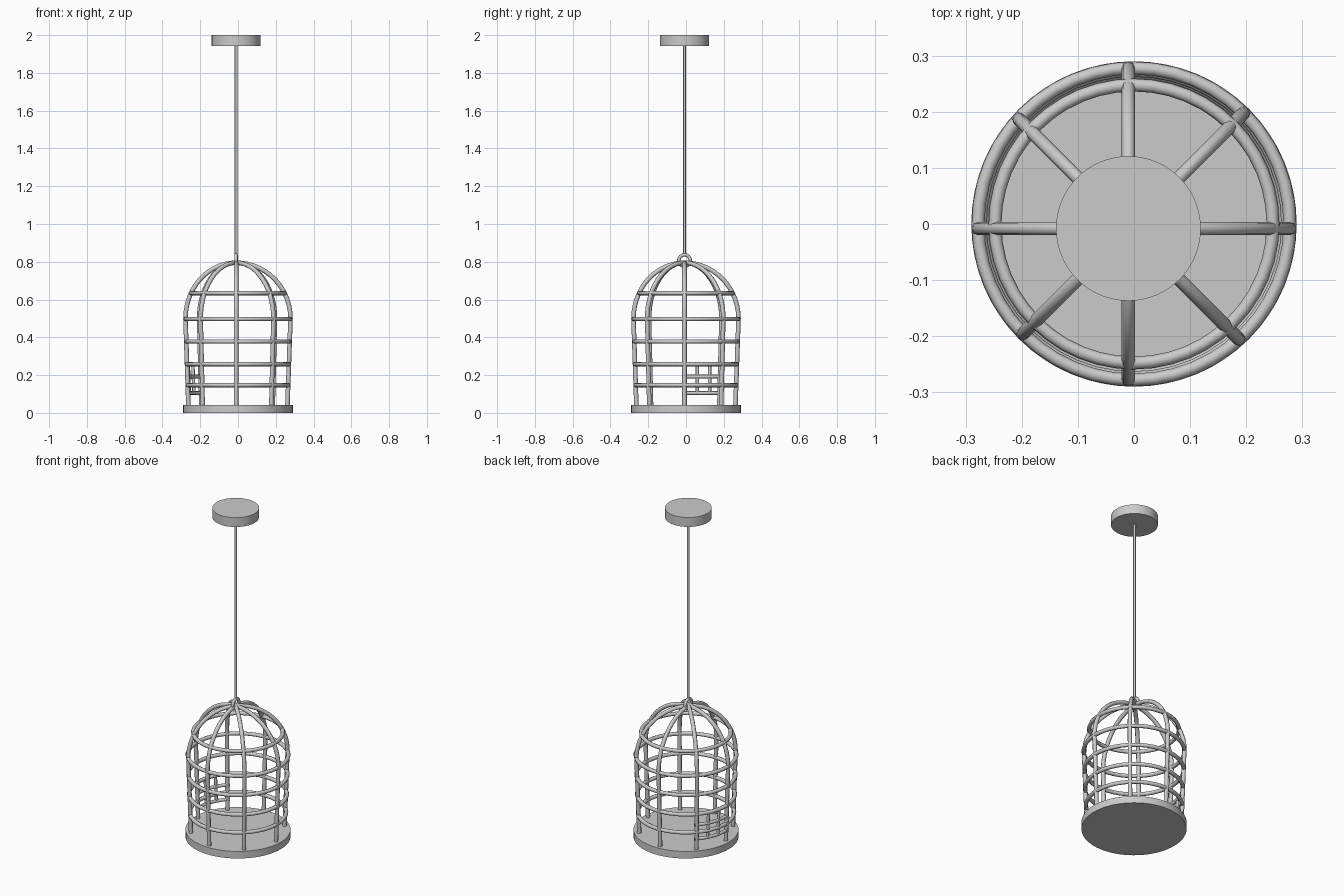
import bpy
from math import sin, cos, pi, radians, sqrt

if "Cube" in bpy.data.objects:
    bpy.data.objects.remove(bpy.data.objects["Cube"])

CX, CY = -0.01, -0.008      # hanging axis


def tube(name, pts, r, closed=False, res=2):
    cu = bpy.data.curves.new(name, 'CURVE')
    cu.dimensions = '3D'
    cu.bevel_depth = r
    cu.bevel_resolution = res
    cu.use_fill_caps = True
    sp = cu.splines.new('POLY')
    sp.points.add(len(pts) - 1)
    for p, co in zip(sp.points, pts):
        p.co = (*co, 1)
    sp.use_cyclic_u = closed
    ob = bpy.data.objects.new(name, cu)
    bpy.context.collection.objects.link(ob)
    bpy.ops.object.select_all(action='DESELECT')
    ob.select_set(True)
    bpy.context.view_layer.objects.active = ob
    bpy.ops.object.convert(target='MESH')
    bpy.ops.object.shade_smooth_by_angle(angle=radians(50))
    return bpy.context.object


def disc(name, x, y, z0, z1, r):
    bpy.ops.mesh.primitive_cylinder_add(vertices=64, radius=r, depth=z1 - z0,
                                        location=(x, y, (z0 + z1) / 2))
    bpy.context.object.name = name
    bpy.ops.object.shade_smooth_by_angle(angle=radians(30))


def wall(z):
    """Cage radius at height z."""
    if z <= 0.5:
        return 0.262 + 0.016 * (z - 0.03) / 0.47
    return 0.278 * sqrt(max(0, 1 - ((z - 0.5) / 0.295) ** 2))


# base plate, ceiling canopy and hanging rod
disc("base_plate", 0, 0, 0.0, 0.043, 0.29)
disc("ceiling_canopy", CX, CY, 1.943, 2.0, 0.129)
tube("hanging_rod", [(CX, CY, 0.83), (CX, CY, 1.95)], 0.0075)

# hanging loop on top of the dome
tube("hanging_loop", [(CX, CY + 0.03 * cos(a), 0.807 + 0.03 * sin(a))
                      for a in [2 * pi * i / 24 for i in range(24)]], 0.0095, True)

# eight vertical bars bending into the dome
profile = [(wall(z), z) for z in (0.03, 0.15, 0.27, 0.39)]
profile += [(0.278 * cos(a), 0.5 + 0.295 * sin(a))
            for a in [pi / 2 * i / 14 for i in range(15)]]
for k in range(8):
    dx, dy = cos(k * pi / 4), sin(k * pi / 4)
    shift = -(CX * dx + CY * dy)
    pts = []
    for r, z in profile:
        t = r + shift * r / 0.278
        pts.append((CX + dx * t, CY + dy * t, z))
    tube(f"cage_bar_{k + 1}", pts, 0.012)

# horizontal rings
for i, z in enumerate((0.147, 0.258, 0.378, 0.497, 0.634)):
    r = wall(z)
    tube(f"cage_ring_{i + 1}", [(r * cos(a), r * sin(a), z)
                                for a in [2 * pi * j / 48 for j in range(48)]],
         0.0115, True)

# little door between the left and back-left bars
for i, z in enumerate((0.105, 0.192)):
    r = wall(z)
    tube(f"door_rail_{i + 1}", [(r * cos(a), r * sin(a), z)
                                for a in [radians(181 - 46 * j / 8) for j in range(9)]], 0.010)
for i, y in enumerate((0.06, 0.125)):
    tube(f"door_upright_{i + 1}", [(-sqrt(wall(z) ** 2 - y * y), y, z)
                                   for z in (0.098, 0.18, 0.26)], 0.009)
